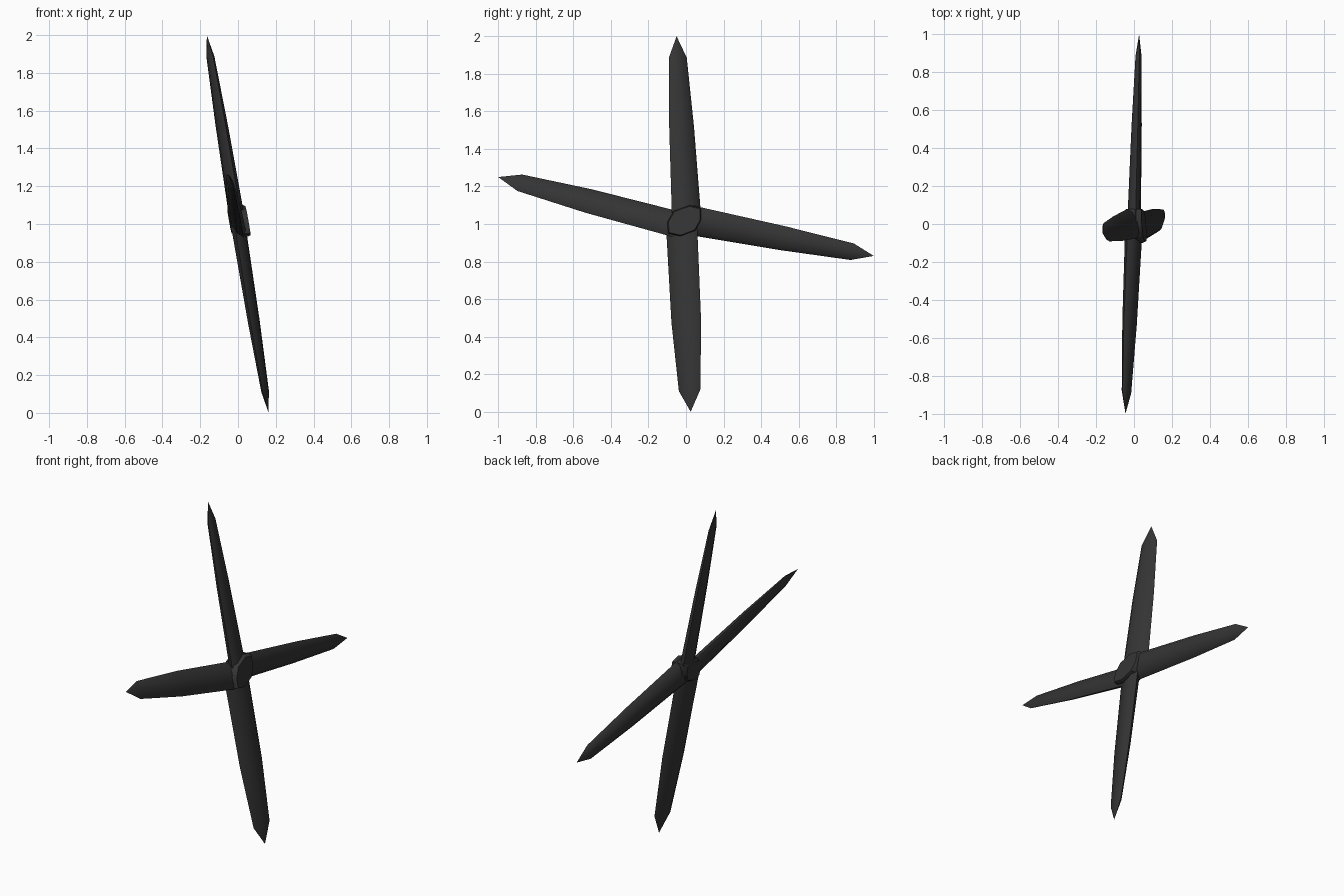
import bpy, bmesh, math
from mathutils import Vector

if "Cube" in bpy.data.objects:
    bpy.data.objects.remove(bpy.data.objects["Cube"])

dark = bpy.data.materials.new("dark_grey")
dark.diffuse_color = (0.035, 0.035, 0.035, 1)
dark.use_nodes = True
dark.node_tree.nodes["Principled BSDF"].inputs["Base Color"].default_value = dark.diffuse_color
AXIS = Vector((0.985, 0.035, 0.16)).normalized()   # spin axis of the rotor
PITCH = math.radians(15)
SIDES = 8


def loft(name, rings, tip=None):
    """Skin a list of point rings; close the start flat and the end with a tip or cap."""
    bm = bmesh.new()
    vr = [[bm.verts.new(p) for p in ring] for ring in rings]
    n = len(vr[0])
    for a, b in zip(vr, vr[1:]):
        for i in range(n):
            bm.faces.new((a[i], a[(i + 1) % n], b[(i + 1) % n], b[i]))
    bm.faces.new(vr[0])
    if tip is None:
        bm.faces.new(vr[-1])
    else:
        t = bm.verts.new(tip)
        for i in range(n):
            bm.faces.new((vr[-1][i], vr[-1][(i + 1) % n], t))
    bmesh.ops.recalc_face_normals(bm, faces=bm.faces)
    me = bpy.data.meshes.new(name)
    bm.to_mesh(me)
    bm.free()
    ob = bpy.data.objects.new(name, me)
    bpy.context.collection.objects.link(ob)
    me.materials.append(dark)
    bpy.ops.object.select_all(action='DESELECT')
    bpy.context.view_layer.objects.active = ob
    ob.select_set(True)
    bpy.ops.object.shade_smooth_by_angle(angle=math.radians(38))
    return ob


def blade(name, root, tip, widths):
    """Pitched elliptical blade: full widths at the root, middle and shoulder."""
    root, tip = Vector(root), Vector(tip)
    d = (tip - root).normalized()
    across = AXIS.cross(d).normalized()
    normal = d.cross(across)
    chord = across * math.cos(PITCH) + normal * math.sin(PITCH)
    thick = d.cross(chord)
    rings = []
    for t, w, h in zip((0, 0.52, 0.885), widths, (0.036, 0.027, 0.016)):
        c = root.lerp(tip, t)
        rings.append([c + chord * (w / 2 * math.cos(a)) + thick * (h * math.sin(a))
                      for a in (2 * math.pi * i / SIDES for i in range(SIDES))])
    loft(name, rings, tip)


# Four blades
blade("upper_blade", (0, 0.005, 1.0), (-0.165, -0.05, 2.0), (0.165, 0.138, 0.10))
blade("lower_blade", (0, -0.024, 1.0), (0.162, 0.025, 0.0), (0.17, 0.162, 0.118))
blade("left_blade", (0, 0, 0.985), (-0.045, -1.0, 1.25), (0.155, 0.142, 0.10))
blade("right_blade", (0, 0, 1.025), (0.027, 1.0, 0.83), (0.16, 0.13, 0.09))

# Hub: slanted eight-sided boss across the spin axis
outline = [(-0.10, 1.01), (-0.065, 1.07), (0.02, 1.10), (0.08, 1.085),
           (0.08, 1.02), (0.05, 0.965), (-0.03, 0.935), (-0.095, 0.95)]
cy, cz = -0.01, 1.015


def hub_ring(offset, scale):
    ring = []
    for y, z in outline:
        dy, dz = (y - cy) * scale, (z - cz) * scale
        ring.append((offset - (AXIS.y * dy + AXIS.z * dz) / AXIS.x, cy + dy, cz + dz))
    return ring


loft("hub", [hub_ring(-0.045, 0.8), hub_ring(-0.025, 1.0),
             hub_ring(0.042, 1.0), hub_ring(0.053, 0.93)])
